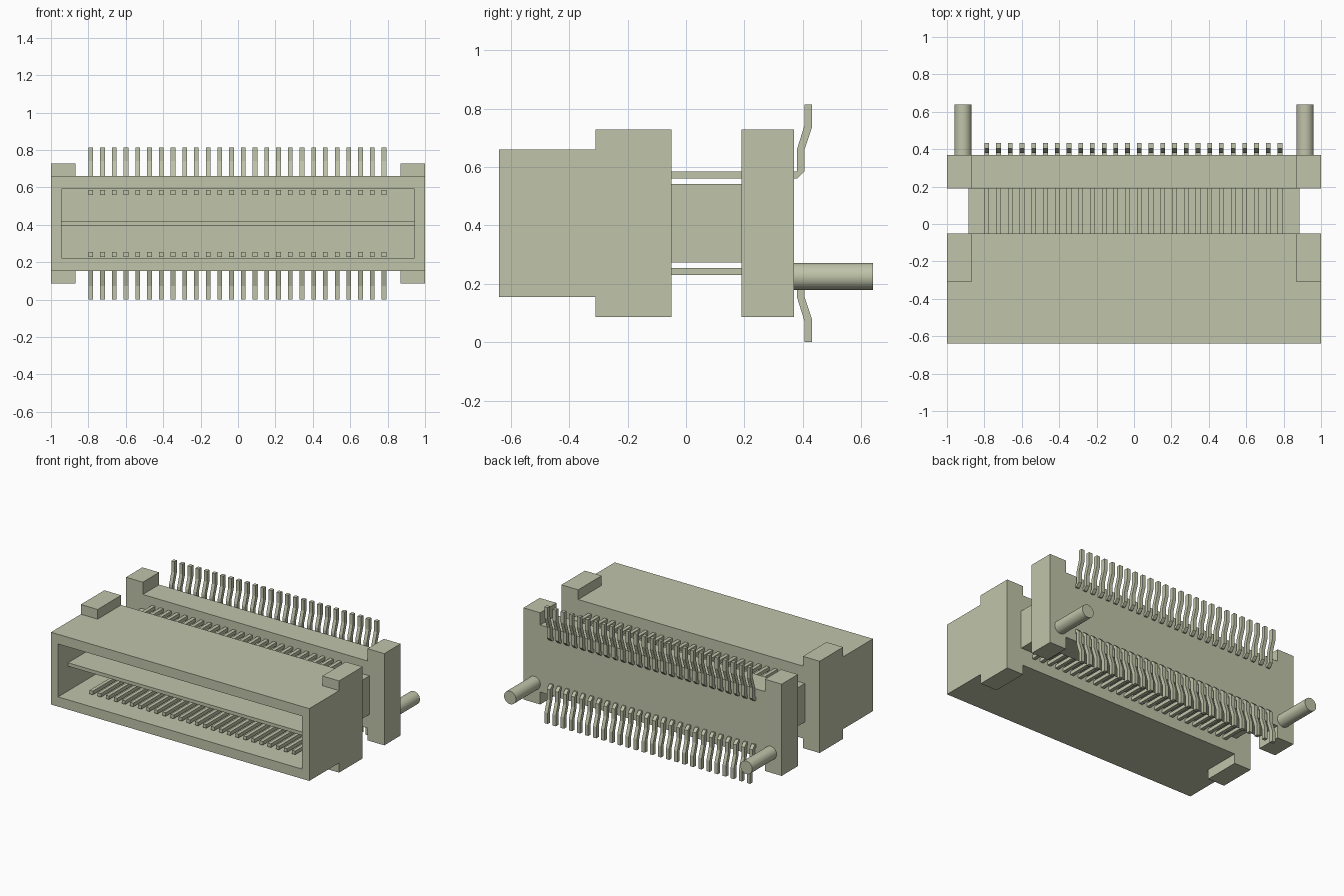
import bpy
import bmesh
import math
from mathutils import Matrix

if "Cube" in bpy.data.objects:
    bpy.data.objects.remove(bpy.data.objects["Cube"])

MID = 0.407  # height of the horizontal mirror plane

mat = bpy.data.materials.new("khaki_grey")
mat.use_nodes = True
COLOUR = (0.53, 0.55, 0.40, 1)
mat.diffuse_color = COLOUR
mat.node_tree.nodes["Principled BSDF"].inputs["Base Color"].default_value = COLOUR


def finish(name, bm):
    bmesh.ops.recalc_face_normals(bm, faces=bm.faces)
    mesh = bpy.data.meshes.new(name)
    bm.to_mesh(mesh)
    bm.free()
    mesh.materials.append(mat)
    obj = bpy.data.objects.new(name, mesh)
    bpy.context.collection.objects.link(obj)
    return obj


def add_box(bm, x, y, z):
    """Box from (min, max) pairs."""
    verts = bmesh.ops.create_cube(bm, size=1)["verts"]
    for v in verts:
        for i, (lo, hi) in enumerate((x, y, z)):
            v.co[i] = lo if v.co[i] < 0 else hi
    return verts


def box(name, x, y, z):
    bm = bmesh.new()
    add_box(bm, x, y, z)
    return finish(name, bm)


def add_prism(bm, points, offset):
    """Closed polygon pushed along an offset."""
    face = bm.faces.new([bm.verts.new(p) for p in points])
    new = bmesh.ops.extrude_face_region(bm, geom=[face])["geom"]
    bmesh.ops.translate(bm, vec=offset,
                        verts=[g for g in new if isinstance(g, bmesh.types.BMVert)])


# Front housing with a rectangular mouth
bm = bmesh.new()
add_box(bm, (-1, 1), (-0.64, -0.05), (MID - 0.253, MID + 0.253))
bm.faces.ensure_lookup_table()
front = min(bm.faces, key=lambda f: f.calc_center_median().y)
bmesh.ops.inset_region(bm, faces=[front], thickness=0.05)
for v in front.verts:
    v.co.x = math.copysign(0.945, v.co.x)
    v.co.z = MID + math.copysign(0.185, v.co.z - MID)
inner = bmesh.ops.extrude_discrete_faces(bm, faces=[front])["faces"][0]
for v in inner.verts:
    v.co.y = -0.15
finish("front_housing", bm)

# Corner lugs above and below the housing
bm = bmesh.new()
for x in ((-1, -0.87), (0.87, 1)):
    for s in (-1, 1):
        z = sorted((MID + s * 0.253, MID + s * 0.321))
        add_box(bm, x, (-0.31, -0.05), z)
finish("housing_lugs", bm)

# Thin blade inside the mouth, and the neck joining both housings
box("mouth_blade", (-0.945, 0.945), (-0.53, -0.15), (MID - 0.012, MID + 0.012))
box("neck_block", (-0.885, 0.885), (-0.05, 0.19), (MID - 0.135, MID + 0.135))

# Rear plate with taller ends
bm = bmesh.new()
quarter = [(1, 0.321), (0.87, 0.321), (0.87, 0.235)]
upper = quarter + [(-x, h) for x, h in reversed(quarter)]
outline = upper + [(x, -h) for x, h in reversed(upper)]
add_prism(bm, [(x, 0.19, MID + h) for x, h in outline], (0, 0.18, 0))
finish("rear_plate", bm)

# Contact pins: straight inside, bent into soldering tails behind the plate
PIN = [(-0.50, 0.153), (0.38, 0.153), (0.405, 0.178), (0.405, 0.25),
       (0.432, 0.33), (0.432, 0.407), (0.405, 0.407), (0.405, 0.333),
       (0.38, 0.253), (0.38, 0.178), (-0.50, 0.178)]
COUNT, PITCH, WIDTH = 26, 0.0627, 0.025
for name, s in (("upper_pins", 1), ("lower_pins", -1)):
    bm = bmesh.new()
    for i in range(COUNT):
        x = (i - (COUNT - 1) / 2) * PITCH - WIDTH / 2 - 0.003
        add_prism(bm, [(x, y, MID + s * h) for y, h in PIN], (WIDTH, 0, 0))
    finish(name, bm)

# Round locating pegs at the rear
for name, x in (("left_peg", 0.915), ("right_peg", -0.915)):
    bm = bmesh.new()
    bmesh.ops.create_cone(bm, cap_ends=True, segments=32, radius1=0.046,
                          radius2=0.046, depth=0.27,
                          matrix=Matrix.Translation((x, 0.505, 0.225))
                          @ Matrix.Rotation(math.pi / 2, 4, "X"))
    peg = finish(name, bm)
    bpy.ops.object.select_all(action="DESELECT")
    peg.select_set(True)
    bpy.context.view_layer.objects.active = peg
    bpy.ops.object.shade_smooth_by_angle(angle=math.radians(40))
